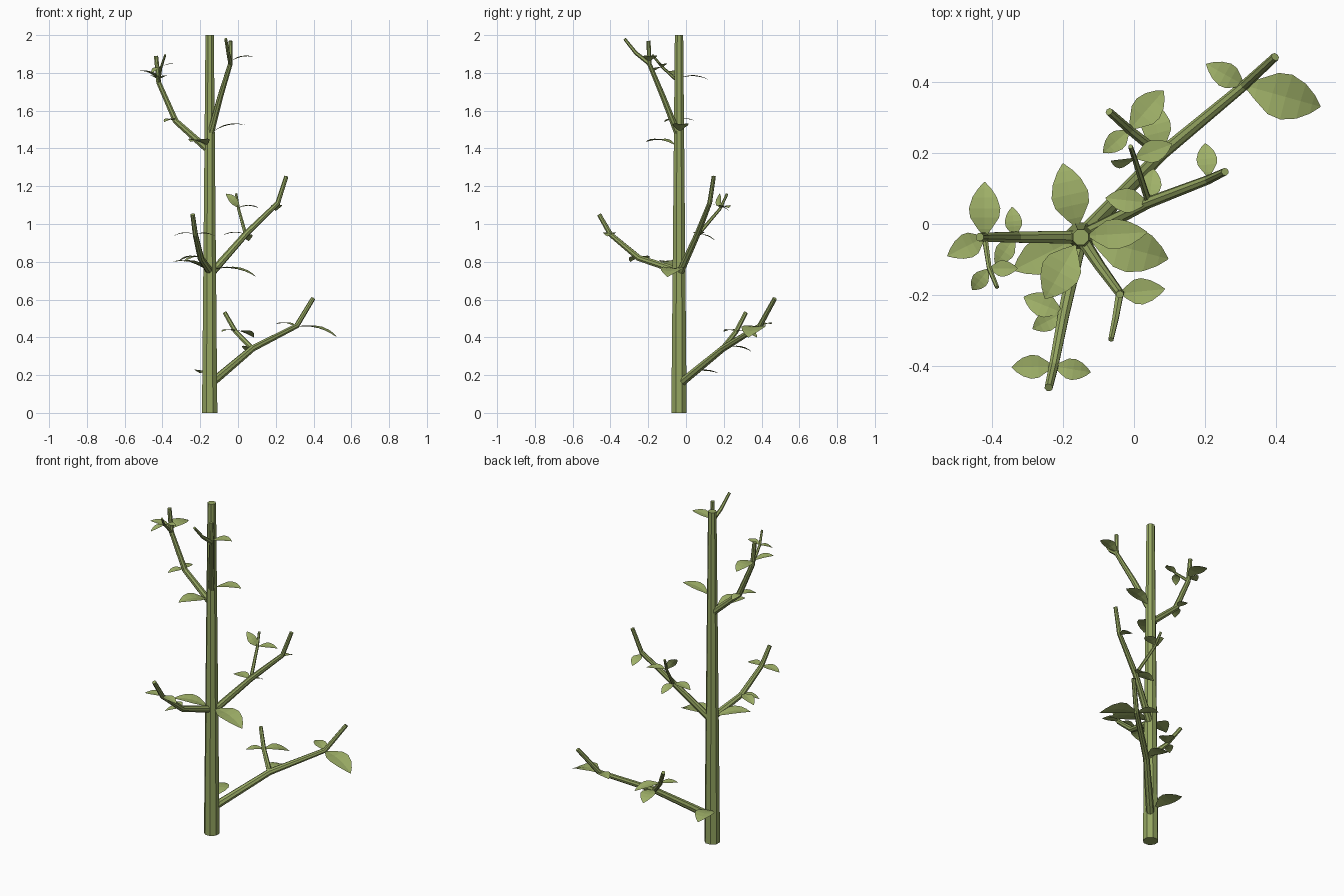
import bpy, bmesh, math
from mathutils import Vector

if "Cube" in bpy.data.objects:
    bpy.data.objects.remove(bpy.data.objects["Cube"])

UP = Vector((0, 0, 1))
TX, TY = -0.15, -0.037     # trunk axis


def material(name, color):
    m = bpy.data.materials.new(name)
    m.diffuse_color = color
    m.use_nodes = True
    m.node_tree.nodes["Principled BSDF"].inputs["Base Color"].default_value = m.diffuse_color
    return m


BARK = material("green_bark", (0.30, 0.38, 0.12, 1))
LEAF = material("leaf_green", (0.35, 0.44, 0.14, 1))


def finish(name, bm, mat):
    bmesh.ops.recalc_face_normals(bm, faces=bm.faces) if mat is BARK else None
    me = bpy.data.meshes.new(name)
    bm.to_mesh(me)
    bm.free()
    me.materials.append(mat)
    ob = bpy.data.objects.new(name, me)
    bpy.context.collection.objects.link(ob)
    return ob


def stem(name, pts, r0, r1, sides=8):
    """Tapered faceted tube through the points, capped at both ends."""
    pts = [Vector(p) for p in pts]
    lens = [0]
    for a, b in zip(pts, pts[1:]):
        lens.append(lens[-1] + (b - a).length)
    bm = bmesh.new()
    rings, ref = [], None
    for i, p in enumerate(pts):
        a = pts[max(i - 1, 0)]
        b = pts[min(i + 1, len(pts) - 1)]
        t = ((p - a).normalized() + (b - p).normalized()).normalized()
        if ref is None:
            ref = Vector((1, 0, 0)) if abs(t.x) < 0.9 else Vector((0, 1, 0))
        u = (ref - t * ref.dot(t)).normalized()
        v = t.cross(u)
        ref = u
        r = r0 + (r1 - r0) * lens[i] / lens[-1]
        ring = []
        for k in range(sides):
            ang = 2 * math.pi * (k + 0.5) / sides
            ring.append(bm.verts.new(p + r * (u * math.cos(ang) + v * math.sin(ang))))
        rings.append(ring)
    for A, B in zip(rings, rings[1:]):
        for k in range(sides):
            n = (k + 1) % sides
            bm.faces.new((A[k], A[n], B[n], B[k]))
    bm.faces.new(rings[0][::-1])
    bm.faces.new(rings[-1])
    return finish(name, bm, BARK)


# half-width of the blade along its length
OUTLINE = [(0, 0.04), (0.15, 0.45), (0.35, 0.92), (0.52, 1.0), (0.72, 0.78), (0.88, 0.42), (1, 0.03)]


def leaf(name, base, tip, width=0.57, roll=0):
    """Arched blade with a shallow fold along the midrib."""
    base, tip = Vector(base), Vector(tip)
    d = tip - base
    L = d.length
    d.normalize()
    side = d.cross(UP).normalized()
    nor = side.cross(d)
    a = math.radians(roll)
    side, nor = side * math.cos(a) + nor * math.sin(a), nor * math.cos(a) - side * math.sin(a)
    bm = bmesh.new()
    rows = []
    for t, w in OUTLINE:
        c = base + d * (t * L) + nor * (0.4 * L * t * (1 - t))
        h = w * width * L / 2
        rows.append([bm.verts.new(c + side * (h * s) + nor * (0.12 * h * abs(s)))
                     for s in (-1, 0, 1)])
    for A, B in zip(rows, rows[1:]):
        for k in range(2):
            bm.faces.new((A[k], A[k + 1], B[k + 1], B[k]))
    return finish(name, bm, LEAF)


# Trunk
stem("trunk", [(TX, TY, 0), (TX, TY, 0.7), (TX, TY, 1.4), (TX, TY, 2)], 0.044, 0.024)

# Main branches
stem("low_branch", [(TX, TY, 0.15), (0.075, 0.195, 0.34), (0.31, 0.39, 0.46), (0.397, 0.47, 0.605)], 0.023, 0.012)
stem("middle_right_branch", [(TX, TY, 0.73), (0.04, 0.06, 0.945), (0.21, 0.125, 1.11), (0.256, 0.147, 1.252)], 0.021, 0.011)
stem("middle_front_branch", [(TX, TY, 0.75), (-0.197, -0.25, 0.82), (-0.226, -0.40, 0.945), (-0.24, -0.46, 1.05)], 0.021, 0.012)
stem("upper_left_branch", [(TX, TY, 1.385), (-0.33, -0.037, 1.545), (-0.42, -0.037, 1.75), (-0.434, -0.037, 1.89)], 0.020, 0.012)
stem("upper_front_branch", [(TX, TY, 1.46), (-0.095, -0.12, 1.67), (-0.04, -0.195, 1.85), (-0.04, -0.198, 1.97)], 0.019, 0.011)

# Twigs
stem("low_twig", [(0.075, 0.195, 0.34), (-0.013, 0.265, 0.43), (-0.07, 0.316, 0.53)], 0.015, 0.011, 7)
stem("middle_twig", [(0.04, 0.065, 0.945), (0.003, 0.18, 1.08), (-0.01, 0.218, 1.16)], 0.010, 0.007, 6)
stem("upper_left_twig", [(-0.42, -0.037, 1.75), (-0.407, -0.125, 1.83), (-0.385, -0.178, 1.895)], 0.009, 0.006, 6)
stem("upper_front_twig", [(-0.04, -0.195, 1.85), (-0.052, -0.265, 1.905), (-0.065, -0.325, 1.98)], 0.012, 0.008, 6)

# Leaves on the trunk
leaf("trunk_leaf_low", (-0.16, -0.01, 0.20), (-0.20, 0.17, 0.21))
leaf("trunk_leaf_right", (-0.125, -0.04, 0.76), (0.096, -0.098, 0.72))
leaf("trunk_leaf_left", (-0.17, -0.045, 0.76), (-0.34, -0.13, 0.80))
leaf("trunk_leaf_front", (-0.165, -0.06, 1.42), (-0.25, -0.21, 1.435), 0.65)
leaf("trunk_leaf_high", (-0.13, -0.033, 1.49), (0.037, -0.023, 1.525), 0.5)

# Leaves at the branch joints: joint position -> leaf tips
joints = {
    "low_branch_end": ((0.31, 0.39, 0.455), [(0.524, 0.33, 0.40), (0.203, 0.45, 0.47)]),
    "low_branch_mid": ((0.08, 0.205, 0.345), [(0.045, 0.345, 0.325)]),
    "low_twig": ((-0.013, 0.265, 0.43), [(0.083, 0.375, 0.40), (-0.087, 0.20, 0.43)]),
    "middle_right_mid": ((0.04, 0.06, 0.945), [(-0.08, 0.073, 0.94), (0.055, 0.155, 0.91)]),
    "middle_right_end": ((0.21, 0.13, 1.10), [(0.20, 0.227, 1.07)]),
    "middle_twig": ((0.003, 0.185, 1.085), [(0.107, 0.225, 1.085)]),
    "middle_front_mid": ((-0.20, -0.25, 0.825), [(-0.31, -0.205, 0.805), (-0.285, -0.295, 0.80)]),
    "middle_front_end": ((-0.226, -0.40, 0.945), [(-0.344, -0.403, 0.935), (-0.122, -0.417, 0.935)]),
    "upper_left_mid": ((-0.335, -0.037, 1.55), [(-0.343, 0.048, 1.545), (-0.39, -0.115, 1.54)]),
    "upper_left_end": ((-0.42, -0.037, 1.77), [(-0.42, 0.118, 1.765), (-0.525, -0.09, 1.81)]),
    "upper_left_twig": ((-0.407, -0.125, 1.83), [(-0.455, -0.185, 1.80), (-0.327, -0.125, 1.845)]),
    "upper_front_end": ((-0.04, -0.195, 1.86), [(0.087, -0.183, 1.885)]),
}
for name, (base, tips) in joints.items():
    for i, tip in enumerate(tips):
        leaf(f"{name}_leaf_{i + 1}", base, tip)

# Edge-on leaf beside the middle twig
leaf("middle_twig_leaf_side", (0.003, 0.185, 1.085), (-0.065, 0.178, 1.16), 0.5, 60)
